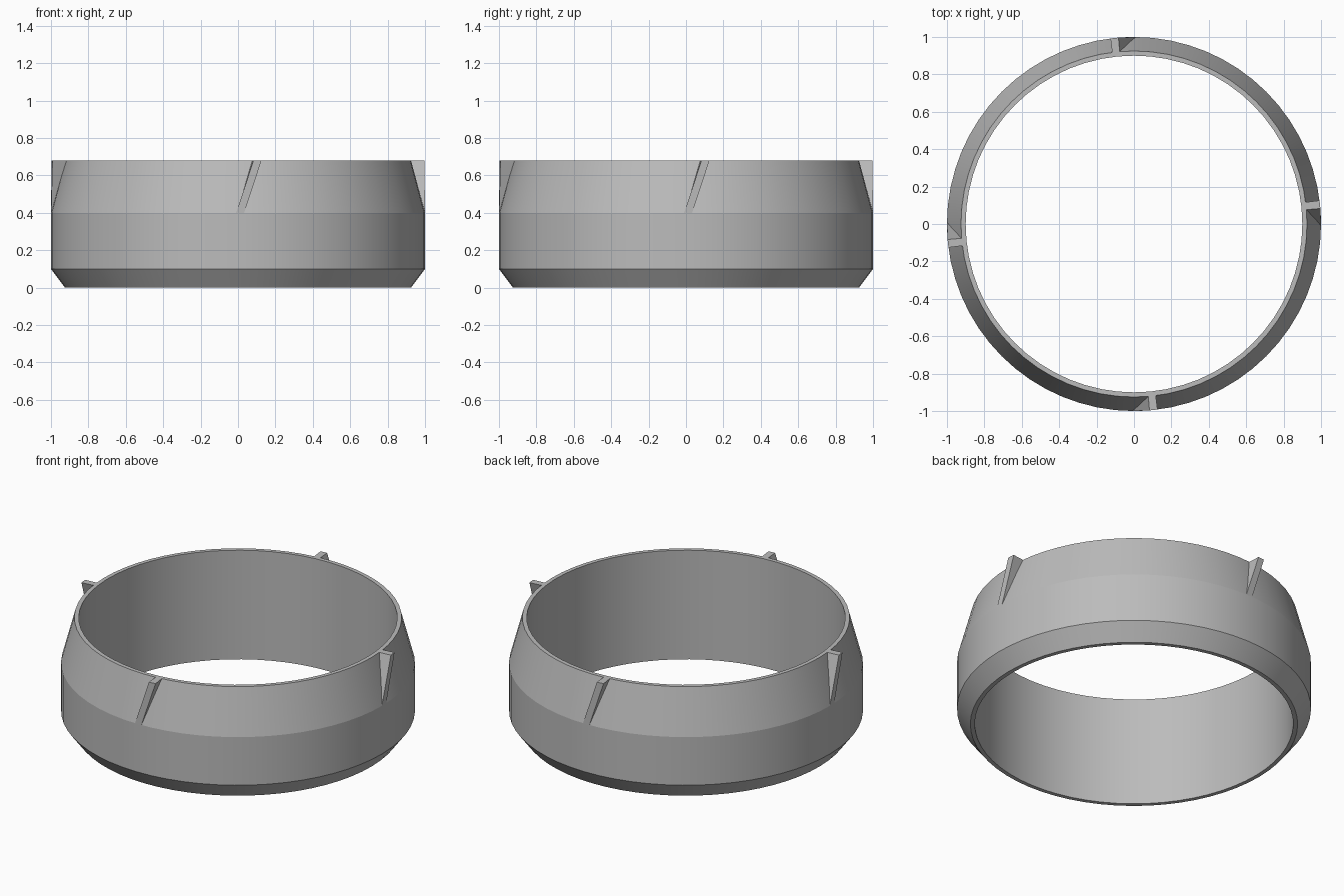
import bpy, bmesh
from math import sin, cos, pi, radians

cube = bpy.data.objects.get("Cube")
if cube:
    bpy.data.objects.remove(cube, do_unlink=True)

grey = bpy.data.materials.new("plain grey")
grey.use_nodes = True
colour = (0.5, 0.5, 0.5, 1)
grey.diffuse_color = colour
grey.node_tree.nodes["Principled BSDF"].inputs["Base Color"].default_value = colour

SEGMENTS = 64
HEIGHT = 0.68
SHOULDER = 0.4


def make_object(name, bm):
    bmesh.ops.recalc_face_normals(bm, faces=bm.faces)
    mesh = bpy.data.meshes.new(name)
    bm.to_mesh(mesh)
    bm.free()
    mesh.materials.append(grey)
    obj = bpy.data.objects.new(name, mesh)
    bpy.context.collection.objects.link(obj)
    return obj


def polar(radius, angle, z):
    return (radius * cos(angle), radius * sin(angle), z)


# Ring: closed wall section turned around the z axis
section = [(0.9, 0), (0.925, 0), (1, 0.1), (1, SHOULDER), (0.925, HEIGHT), (0.9, HEIGHT)]
bm = bmesh.new()
loops = [[bm.verts.new(polar(r, 2 * pi * i / SEGMENTS, z)) for r, z in section]
         for i in range(SEGMENTS)]
for i, loop in enumerate(loops):
    following = loops[(i + 1) % SEGMENTS]
    for j in range(len(section)):
        k = (j + 1) % len(section)
        bm.faces.new((loop[j], following[j], following[k], loop[k]))
ring = make_object("ring", bm)

# Smooth around the wall, keeping the shoulder and rims sharp
bpy.ops.object.select_all(action="DESELECT")
ring.select_set(True)
bpy.context.view_layer.objects.active = ring
bpy.ops.object.shade_smooth_by_angle(angle=radians(10))

# Slanted fins: thin blades rising from the shoulder to the rim
WIDTH = 0.043
for name, facing in (("front", -pi / 2), ("left", 0), ("back", pi / 2), ("right", pi)):
    bm = bmesh.new()
    ends = []
    for z, inner, start in ((SHOULDER, 0.95, -0.01), (HEIGHT, 0.923, 0.083)):
        a, b = facing + start, facing + start + WIDTH
        corners = [(inner, a), (1, a), (1, b), (inner, b)]
        ends.append([bm.verts.new(polar(r, t, z)) for r, t in corners])
    low, high = ends
    bm.faces.new(low)
    bm.faces.new(high)
    for j in range(4):
        k = (j + 1) % 4
        bm.faces.new((low[j], low[k], high[k], high[j]))
    make_object(name + "_fin", bm)
